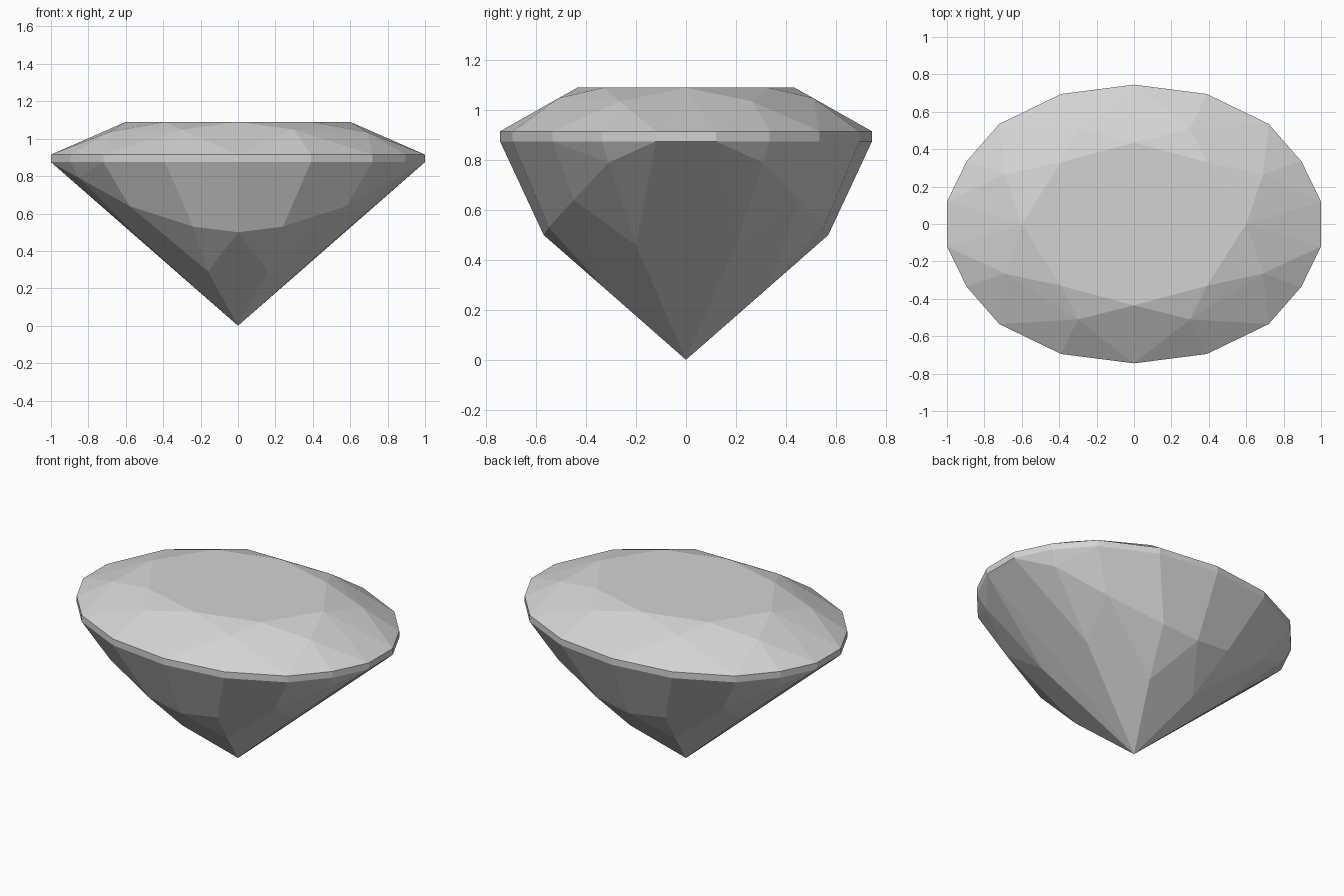
import bpy
import bmesh
from math import radians

cube = bpy.data.objects.get("Cube")
if cube:
    bpy.data.objects.remove(cube, do_unlink=True)

TABLE_Z, GIRDLE_TOP, GIRDLE_BASE = 1.09, 0.915, 0.875

# One quadrant of each ring of facet corners
girdle = [(0, 0.745), (0.39, 0.695), (0.72, 0.535), (0.895, 0.335), (1, 0.12)]
table = [(0, 0.435), (0.39, 0.33), (0.6, 0)]

corners = [(x, y, TABLE_Z) for x, y in table]
corners += [(0.3, 0.51, 1.048), (0.69, 0.265, 1.035)]          # crown star corners
corners += [(x, y, z) for z in (GIRDLE_TOP, GIRDLE_BASE) for x, y in girdle]
corners += [(0, 0.57, 0.5), (0.24, 0.55, 0.53),                # upper pavilion break
            (0.58, 0.45, 0.64), (0.85, 0.31, 0.79)]
corners += [(0.16, 0.33, 0.29), (0.52, 0.2, 0.46)]             # between pavilion mains
corners += [(0, 0, 0)]                                         # culet


def mirrored(points):
    """Repeat the quadrant across both axes without duplicates."""
    return sorted({(sx * x + 0.0, sy * y + 0.0, z)
                   for x, y, z in points for sx in (1, -1) for sy in (1, -1)})


# Oval brilliant cut: the convex solid through all the facet corners
bm = bmesh.new()
for co in mirrored(corners):
    bm.verts.new(co)
hull = bmesh.ops.convex_hull(bm, input=bm.verts[:])
loose = [v for v in bm.verts if not v.link_faces]
bmesh.ops.delete(bm, geom=loose, context='VERTS')

# Join triangles that belong to the same flat facet
bmesh.ops.dissolve_limit(bm, angle_limit=radians(2), verts=bm.verts[:], edges=bm.edges[:])
bmesh.ops.recalc_face_normals(bm, faces=bm.faces[:])
for face in bm.faces:
    face.smooth = False

mesh = bpy.data.meshes.new("gemstone")
bm.to_mesh(mesh)
bm.free()
gemstone = bpy.data.objects.new("gemstone", mesh)
bpy.context.collection.objects.link(gemstone)

# Single pale grey stone colour
colour = (0.65, 0.65, 0.65, 1)
stone = bpy.data.materials.new("pale grey")
stone.use_nodes = True
stone.diffuse_color = colour
stone.node_tree.nodes["Principled BSDF"].inputs["Base Color"].default_value = colour
mesh.materials.append(stone)
